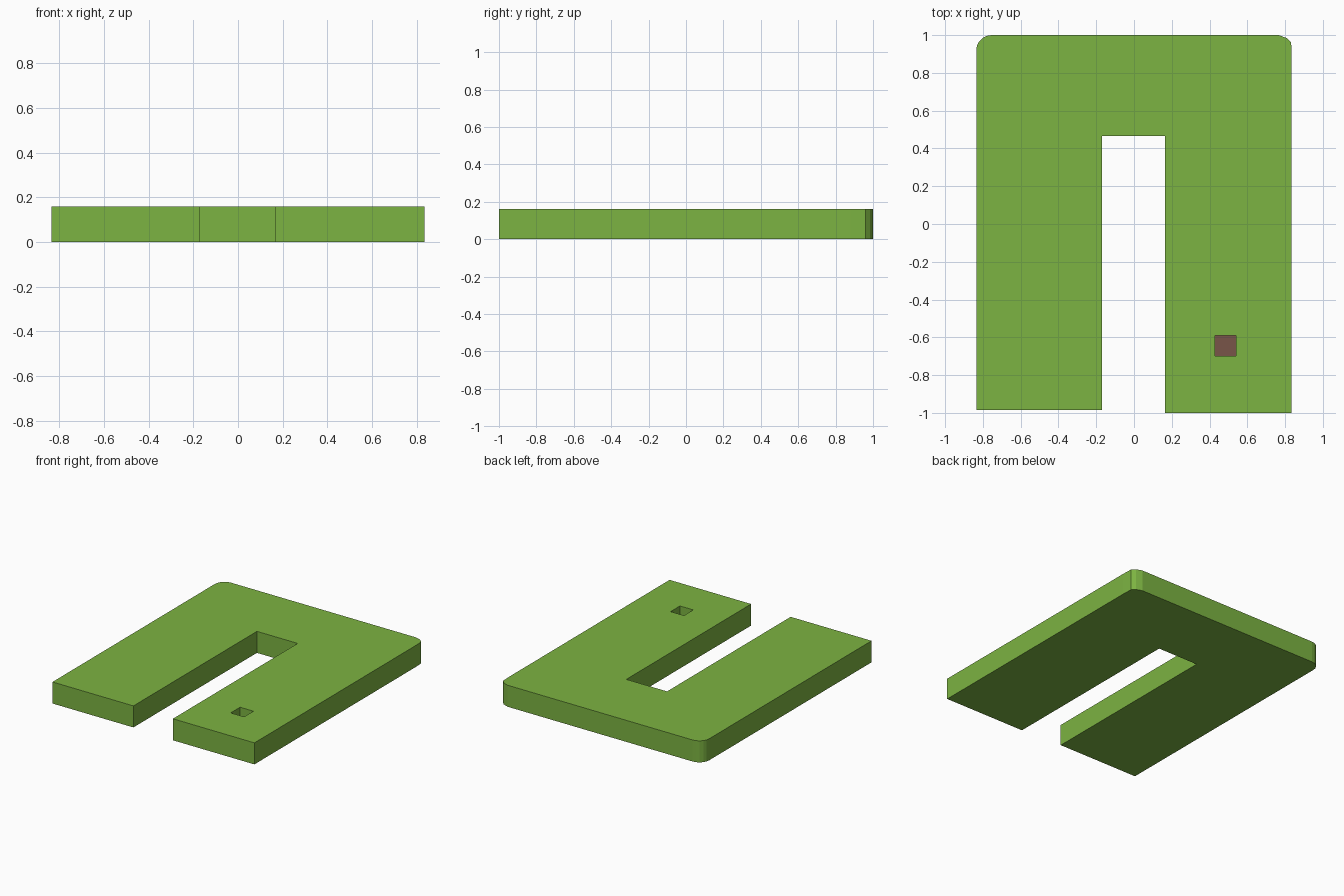
import bpy, bmesh
from math import sin, cos, radians

if "Cube" in bpy.data.objects:
    bpy.data.objects.remove(bpy.data.objects["Cube"])


def material(name, rgb):
    mat = bpy.data.materials.new(name)
    mat.diffuse_color = (*rgb, 1.0)
    mat.use_nodes = True
    mat.node_tree.nodes["Principled BSDF"].inputs["Base Color"].default_value = mat.diffuse_color
    return mat


def prism(name, outline, z0, z1, mat=None):
    """Extrude a closed counter-clockwise outline from z0 to z1."""
    bm = bmesh.new()
    base = bm.faces.new([bm.verts.new((x, y, z0)) for x, y in outline])
    top = bmesh.ops.extrude_face_region(bm, geom=[base], use_keep_orig=True)
    verts = [g for g in top["geom"] if isinstance(g, bmesh.types.BMVert)]
    bmesh.ops.translate(bm, verts=verts, vec=(0, 0, z1 - z0))
    bmesh.ops.recalc_face_normals(bm, faces=bm.faces)
    mesh = bpy.data.meshes.new(name)
    bm.to_mesh(mesh)
    bm.free()
    obj = bpy.data.objects.new(name, mesh)
    bpy.context.collection.objects.link(obj)
    if mat:
        mesh.materials.append(mat)
    return obj


def rect(x0, x1, y0, y1):
    return [(x0, y0), (x1, y0), (x1, y1), (x0, y1)]


green = material("green", (0.202, 0.451, 0.054))
brown = material("brown", (0.191, 0.091, 0.065))

W, H = 0.835, 0.16

# U-shaped plate: right leg, rounded back corners, left leg, slot
R = 0.08
left_corner = [(-W + R + R * cos(radians(a)), 1 - R + R * sin(radians(a)))
               for a in range(90, 181, 18)]
right_corner = [(W, 0.88), (0.832, 0.96), (0.808, 0.985), (0.765, 1.0)]
outline = ([(0.165, -1.0), (W, -1.0)] + right_corner + left_corner +
           [(-W, -0.985), (-0.17, -0.985), (-0.17, 0.465), (0.165, 0.465)])
plate = prism("plate", outline, 0.0, H, green)

# Square pocket in the right leg, closed underneath
pocket = rect(0.43, 0.54, -0.70, -0.59)
cutter = prism("pocket_cutter", pocket, 0.01, H + 0.1)
cutter.hide_render = True
cutter.hide_viewport = True
cut = plate.modifiers.new("pocket", "BOOLEAN")
cut.operation = "DIFFERENCE"
cut.solver = "EXACT"
cut.object = cutter

# Brown floor of the pocket
prism("pocket_floor", pocket, 0.005, 0.015, brown)
